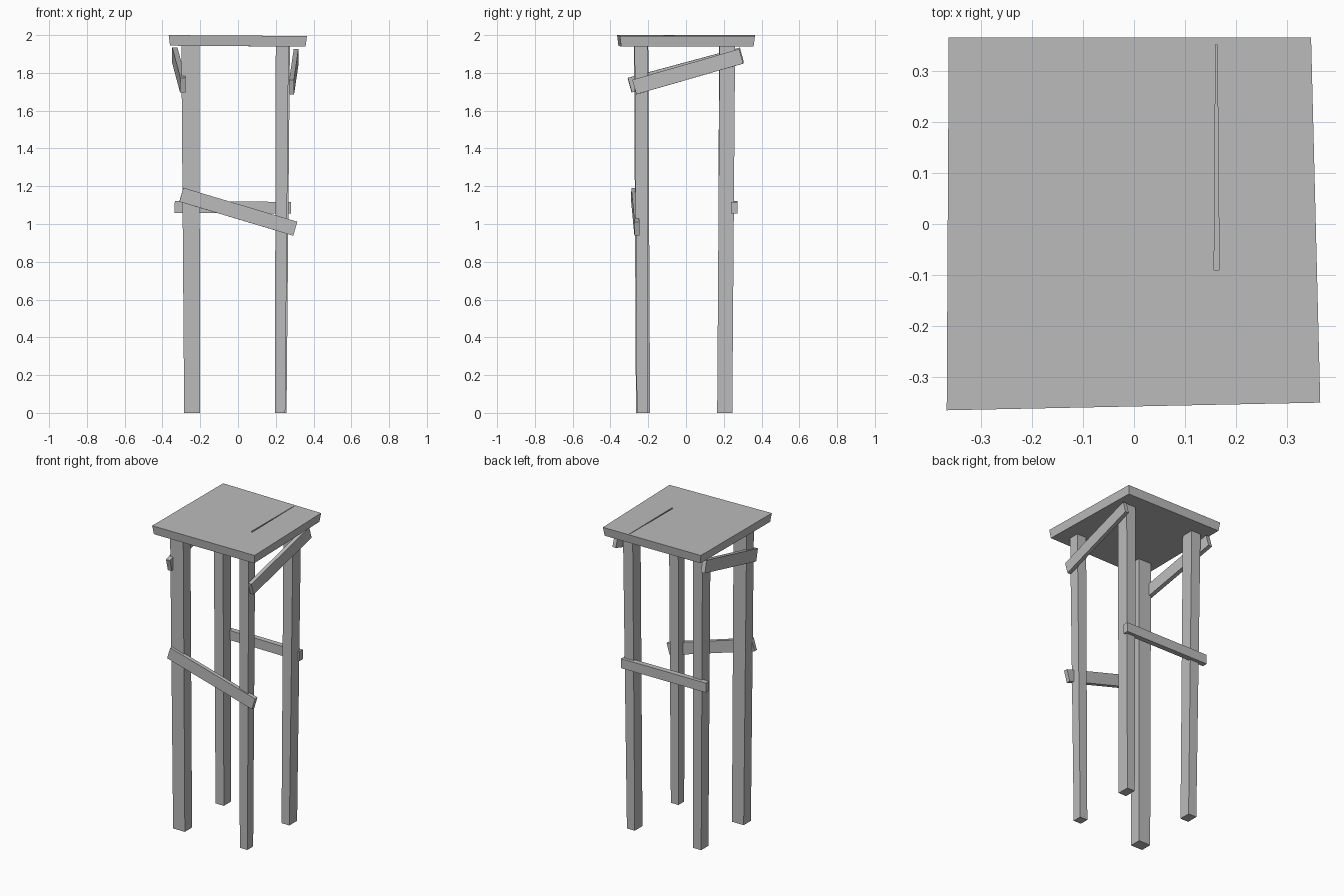
import bpy, bmesh
from mathutils import Vector

if "Cube" in bpy.data.objects:
    bpy.data.objects.remove(bpy.data.objects["Cube"])

grey = bpy.data.materials.new("plain grey")
grey.use_nodes = True
colour = (0.5, 0.5, 0.5, 1)
grey.diffuse_color = colour
grey.node_tree.nodes["Principled BSDF"].inputs["Base Color"].default_value = colour


def bridge(name, start, end):
    """Solid between two four-cornered ends."""
    bm = bmesh.new()
    a = [bm.verts.new(p) for p in start]
    b = [bm.verts.new(p) for p in end]
    bm.faces.new(a)
    bm.faces.new(b)
    for i in range(4):
        j = (i + 1) % 4
        bm.faces.new((a[i], a[j], b[j], b[i]))
    bmesh.ops.recalc_face_normals(bm, faces=bm.faces)
    mesh = bpy.data.meshes.new(name)
    bm.to_mesh(mesh)
    bm.free()
    mesh.materials.append(grey)
    obj = bpy.data.objects.new(name, mesh)
    bpy.context.collection.objects.link(obj)
    return obj


def rect(x0, x1, y0, y1, z):
    return [(x0, y0, z), (x1, y0, z), (x1, y1, z), (x0, y1, z)]


def plank(name, p, q, height, thick):
    """Board on edge between two end centres."""
    p, q = Vector(p), Vector(q)
    along = (q - p).normalized()
    side = along.cross(Vector((0, 0, 1))).normalized() * thick / 2
    up = side.cross(along).normalized() * height / 2
    return bridge(name, *[[c + side + up, c - side + up, c - side - up, c + side - up]
                          for c in (p, q)])


# Crooked seat board, a little smaller underneath
top = [(-.367, -.365, 2), (.365, -.35, 1.995), (.347, .365, 1.995), (-.363, .365, 2)]
under = [(x * .98, y * .98, z - .056) for x, y, z in top]
seat = bridge("seat", under, top)

# Narrow split running in from the back edge
split = bridge("split_cutter",
               [(.16, .352, 1.985), (.163, .352, 1.985), (.163, .352, 2.02), (.16, .352, 2.02)],
               [(.157, -.09, 1.985), (.167, -.09, 1.985), (.167, -.09, 2.02), (.157, -.09, 2.02)])
split.hide_render = True
split.hide_viewport = True
cut = seat.modifiers.new("split", "BOOLEAN")
cut.operation = "DIFFERENCE"
cut.object = split

# Uneven legs: foot rectangle, then head rectangle
legs = {
    "front_right_leg": ((-.285, -.2, -.265, -.19), (-.3, -.205, -.275, -.2)),
    "front_left_leg": ((.195, .25, -.26, -.2), (.2, .268, -.272, -.205)),
    "back_left_leg": ((.2, .257, .165, .245), (.205, .275, .178, .26)),
    "back_right_leg": ((-.28, -.22, .168, .243), (-.3, -.232, .175, .258)),
}
for name, (foot, head) in legs.items():
    bridge(name, rect(*foot, 0), rect(*head, 1.95))

# Nailed-on braces
plank("front_brace", (-.3, -.277, 1.155), (.303, -.26, .975), .077, .026)
plank("back_brace", (-.335, .256, 1.09), (.28, .256, 1.086), .062, .035)
plank("left_brace", (.284, -.273, 1.725), (.308, .293, 1.888), .08, .025)
plank("right_brace", (-.292, -.298, 1.735), (-.335, .295, 1.895), .08, .028)
